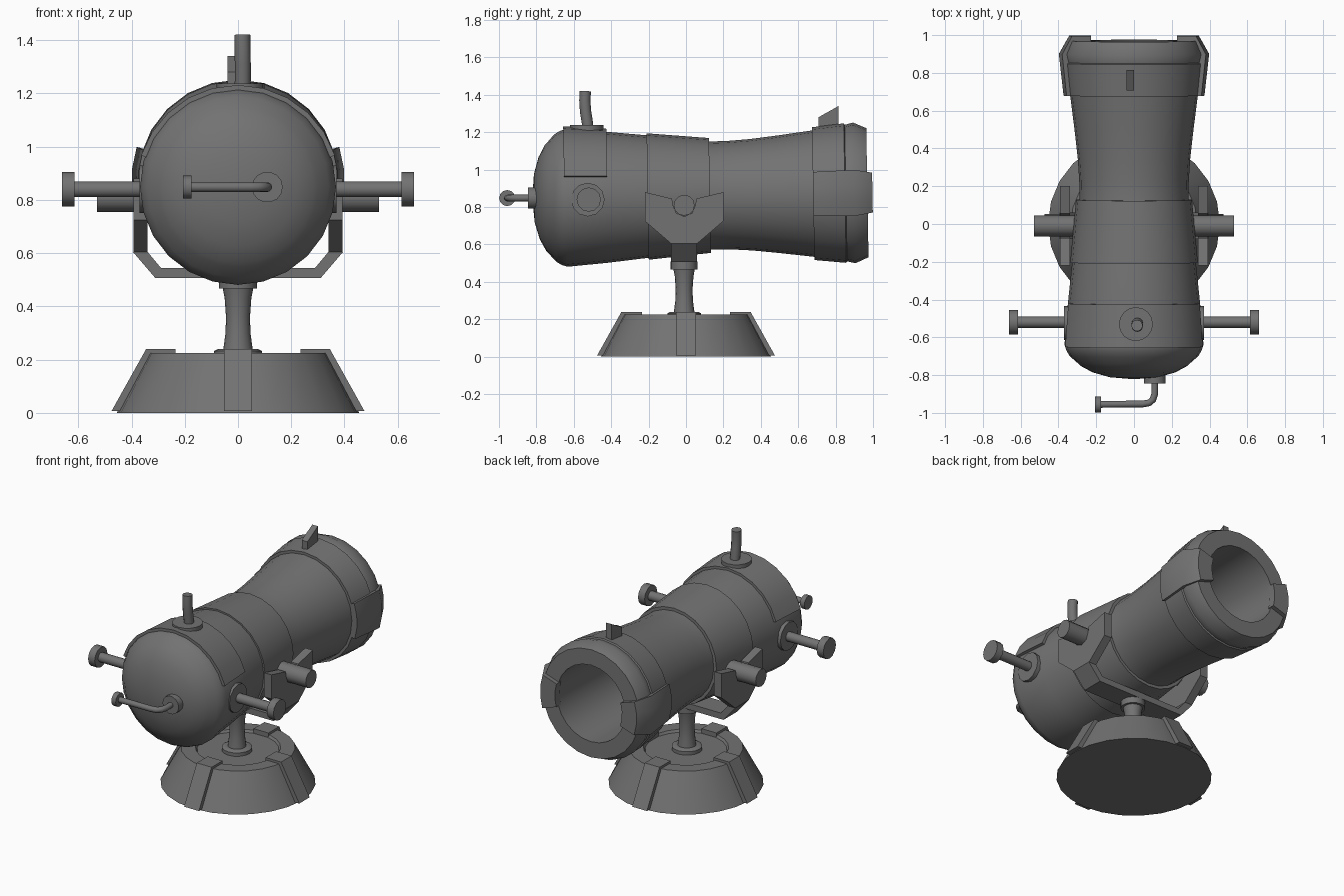
import bpy, bmesh, math
from mathutils import Matrix, Vector

if "Cube" in bpy.data.objects:
    bpy.data.objects.remove(bpy.data.objects["Cube"])

TILT = Matrix.Translation((0, 0, 0.86)) @ Matrix.Rotation(math.radians(1.0), 4, 'X')
IRON = bpy.data.materials.new("dark_iron")
IRON.diffuse_color = (0.17, 0.17, 0.17, 1)
IRON.use_nodes = True
IRON.node_tree.nodes["Principled BSDF"].inputs["Base Color"].default_value = IRON.diffuse_color


def finish(bm, name, matrix=None):
    bmesh.ops.remove_doubles(bm, verts=bm.verts, dist=1e-5)
    bmesh.ops.recalc_face_normals(bm, faces=bm.faces)
    if matrix:
        bm.transform(matrix)
    mesh = bpy.data.meshes.new(name)
    bm.to_mesh(mesh)
    bm.free()
    mesh.materials.append(IRON)
    ob = bpy.data.objects.new(name, mesh)
    bpy.context.collection.objects.link(ob)
    bpy.ops.object.select_all(action='DESELECT')
    ob.select_set(True)
    bpy.context.view_layer.objects.active = ob
    bpy.ops.object.shade_smooth_by_angle(angle=math.radians(38))
    return ob


def lathe(name, profile, axis='Y', n=24, start=0, end=360, closed=False, matrix=None):
    """Revolve (radius, position) points; a partial sweep gets end caps."""
    bm = bmesh.new()
    full = end - start >= 360
    rings = []
    for i in range(n if full else n + 1):
        a = math.radians(start + (end - start) * i / n)
        c, s = math.cos(a), math.sin(a)
        rings.append([bm.verts.new({'X': (t, r * c, r * s), 'Y': (r * c, t, r * s),
                                    'Z': (r * c, r * s, t)}[axis]) for r, t in profile])
    m = len(profile)
    for i in range(n):
        p, q = rings[i], rings[(i + 1) % len(rings)]
        for j in range(m if closed else m - 1):
            k = (j + 1) % m
            bm.faces.new((p[j], p[k], q[k], q[j]))
    if not full:
        bm.faces.new(rings[0])
        bm.faces.new(rings[-1])
    return finish(bm, name, matrix)


def disc(name, axis, centre, r, t0, t1, n=14):
    return lathe(name, [(0, t0), (r, t0), (r, t1), (0, t1)], axis, n,
                 matrix=Matrix.Translation(centre))


def prism(name, points, axis, a, b, matrix=None):
    """Extrude a polygon along X (points are y,z) or Y (points are x,z)."""
    bm = bmesh.new()
    at = lambda p, t: (t, p[0], p[1]) if axis == 'X' else (p[0], t, p[1])
    lo = [bm.verts.new(at(p, a)) for p in points]
    hi = [bm.verts.new(at(p, b)) for p in points]
    bm.faces.new(lo)
    bm.faces.new(hi)
    for i in range(len(points)):
        j = (i + 1) % len(points)
        bm.faces.new((lo[i], lo[j], hi[j], hi[i]))
    return finish(bm, name, matrix)


def tube(name, points, r, n=12):
    """Sweep a circle along a path."""
    bm = bmesh.new()
    pts = [Vector(p) for p in points]
    rings = []
    for i, p in enumerate(pts):
        d = pts[min(i + 1, len(pts) - 1)] - pts[max(i - 1, 0)]
        u = Vector((1, 0, 0)) if abs(d.z) > 0.5 * d.length else Vector((0, 0, 1))
        v = d.cross(u).normalized()
        u = v.cross(d).normalized()
        rings.append([bm.verts.new(p + r * (u * math.cos(2 * math.pi * k / n) + v * math.sin(2 * math.pi * k / n)))
                      for k in range(n)])
    for p, q in zip(rings, rings[1:]):
        for k in range(n):
            bm.faces.new((p[k], p[(k + 1) % n], q[(k + 1) % n], q[k]))
    bm.faces.new(rings[0])
    bm.faces.new(rings[-1])
    return finish(bm, name)


# Base with recessed top, and four clamps over its rim
lathe('base', [(0, 0), (0.455, 0), (0.335, 0.225), (0.25, 0.225), (0.24, 0.21), (0, 0.21)], 'Z')
for i in range(4):
    prism('base_clamp', [(0.235, 0.2), (0.235, 0.24), (0.345, 0.24), (0.475, 0.007), (0.44, 0.007), (0.3, 0.2)],
          'Y', -0.053, 0.053, Matrix.Rotation(i * math.pi / 2, 4, 'Z'))

# Flared pedestal with foot and collar
lathe('pedestal', [(0, 0.2), (0.09, 0.2), (0.09, 0.232), (0.075, 0.24), (0.055, 0.24), (0.047, 0.3), (0.045, 0.36),
                   (0.05, 0.43), (0.057, 0.467), (0.072, 0.467), (0.072, 0.51), (0, 0.51)], 'Z', 16,
      matrix=Matrix.Translation((0, -0.01, 0)))

# Yoke: bent strap below and notched arms at each side
outer = [(0.395, 0.605), (0.31, 0.506)]
inner = [(0.29, 0.545), (0.34, 0.605)]
flip = lambda pts: [(-x, z) for x, z in reversed(pts)]
prism('yoke_strap', outer + flip(outer) + flip(inner) + inner, 'Y', -0.08, 0.06)
notch = [(-0.01 + 0.06 * math.cos(a), 0.81 + 0.06 * math.sin(a))
         for a in [math.radians(d) for d in (0, -45, -90, -135, -180)]]
arm = [(-0.08, 0.605), (0.06, 0.605), (0.2, 0.725), (0.2, 0.88), (0.055, 0.845)] + notch + \
      [(-0.075, 0.845), (-0.22, 0.88), (-0.22, 0.725)]

for s in (-1, 1):
    prism('yoke_arm', arm, 'X', s * 0.34, s * 0.393)
    disc('trunnion', 'X', (0, -0.01, 0.81), 0.056, s * 0.27, s * 0.53, 12)
    # Side handles
    disc('handle_flange', 'X', (0, -0.525, 0.84), 0.09, s * 0.32, s * 0.37, 12)
    disc('handle_rod', 'X', (0, -0.52, 0.84), 0.03, s * 0.34, s * 0.63, 12)
    disc('handle_knob', 'X', (0, -0.52, 0.84), 0.065, s * 0.615, s * 0.662, 12)

# Barrel with domed breech, waist and open bore
lathe('barrel', [(0, -0.822), (0.13, -0.811), (0.22, -0.785), (0.285, -0.75), (0.3, -0.735), (0.34, -0.7),
                 (0.358, -0.67), (0.368, -0.64), (0.35, -0.42), (0.327, -0.2), (0.288, 0.12), (0.29, 0.23),
                 (0.298, 0.35), (0.315, 0.5), (0.338, 0.68), (0.355, 0.68), (0.373, 0.85), (0.365, 0.855),
                 (0.376, 0.9), (0.345, 0.97), (0.245, 0.97), (0.235, 0.2), (0, 0.2)], matrix=TILT)

# Bands around the barrel
lathe('middle_band', [(0.31, -0.205), (0.338, -0.205), (0.307, 0.128), (0.28, 0.128)], closed=True, matrix=TILT)
lathe('rear_strap', [(0.34, -0.65), (0.383, -0.65), (0.366, -0.42), (0.33, -0.42)],
      n=10, start=18, end=162, closed=True, matrix=TILT)
for a in (0, 180):
    lathe('muzzle_plate', [(0.33, 0.68), (0.375, 0.68), (0.4, 0.9), (0.345, 0.997), (0.24, 0.997), (0.24, 0.95),
                           (0.32, 0.95)], n=3, start=a - 18, end=a + 18, closed=True, matrix=TILT)

# Front sight
prism('front_sight', [(0.708, 1.2), (0.708, 1.28), (0.815, 1.34), (0.815, 1.2)], 'X', -0.04, 0)

# Fuse on the top
disc('fuse_plate', 'Z', (0.01, -0.53, 0), 0.09, 1.18, 1.238, 16)
tube('fuse', [(0.016, -0.525, 1.19), (0.018, -0.527, 1.25), (0.018, -0.537, 1.31), (0.017, -0.541, 1.37),
              (0.016, -0.538, 1.42)], 0.03)

# Crank on the breech
disc('crank_hub', 'Y', (0.11, 0, 0.848), 0.058, -0.845, -0.76, 14)
tube('crank_rod', [(0.11, -0.82, 0.848), (0.11, -0.9, 0.848), (0.1, -0.93, 0.848), (0.08, -0.947, 0.848),
                   (0.045, -0.953, 0.848), (-0.19, -0.955, 0.848)], 0.018)
disc('crank_knob', 'X', (0, -0.956, 0.848), 0.043, -0.206, -0.175, 12)
